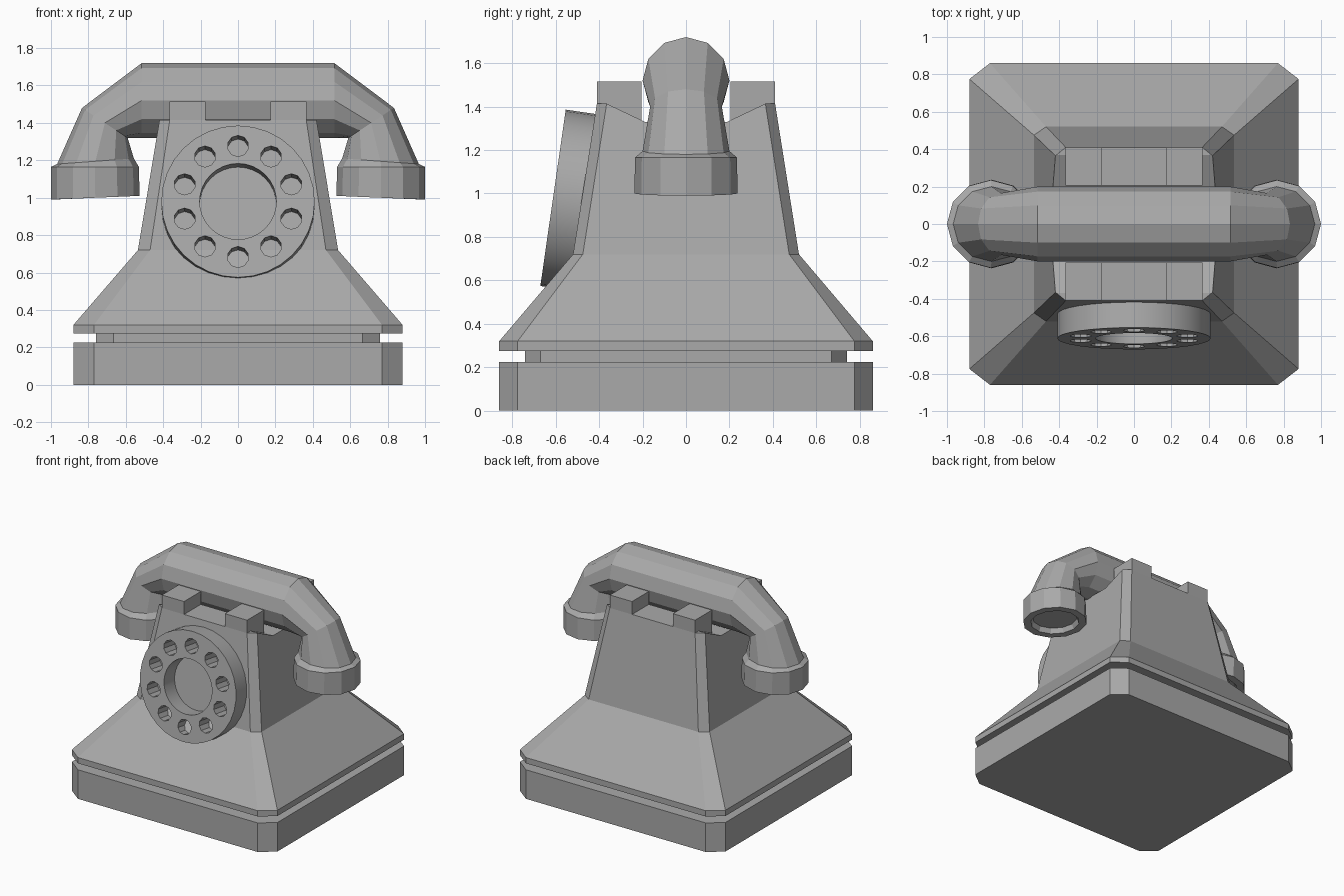
import bpy, bmesh, math
from mathutils import Matrix, Vector

cube = bpy.data.objects.get("Cube")
if cube:
    bpy.data.objects.remove(cube, do_unlink=True)

grey = bpy.data.materials.new("plain_grey")
grey.use_nodes = True
GREY = (0.4, 0.4, 0.4, 1)
grey.diffuse_color = GREY
grey.node_tree.nodes["Principled BSDF"].inputs["Base Color"].default_value = GREY


def finish(name, bm):
    bmesh.ops.recalc_face_normals(bm, faces=bm.faces)
    mesh = bpy.data.meshes.new(name)
    bm.to_mesh(mesh)
    bm.free()
    mesh.materials.append(grey)
    obj = bpy.data.objects.new(name, mesh)
    bpy.context.collection.objects.link(obj)
    return obj


def loft(name, rings):
    """Skin a list of equal-length point rings and cap both ends."""
    bm = bmesh.new()
    loops = [[bm.verts.new(p) for p in ring] for ring in rings]
    n = len(loops[0])
    for a, b in zip(loops, loops[1:]):
        for i in range(n):
            j = (i + 1) % n
            bm.faces.new((a[i], a[j], b[j], b[i]))
    bm.faces.new(loops[0])
    bm.faces.new(loops[-1])
    return finish(name, bm)


def box(name, x0, x1, y0, y1, z0, z1):
    return loft(name, [[(x0, y0, z), (x1, y0, z), (x1, y1, z), (x0, y1, z)]
                       for z in (z0, z1)])


def slab_ring(z, hx, hy, fx, fy):
    """Rectangle with cut corners: half sizes, and where the flats end."""
    quarter = [(hx, fy), (fx, hy)]
    pts = quarter + [(-x, y) for x, y in quarter[::-1]]
    pts += [(-x, -y) for x, y in pts]
    return [(x, y, z) for x, y in pts]


def cut(obj, cutter):
    """Subtract the cutter from the object and remove it."""
    cutter.hide_render = True
    mod = obj.modifiers.new("cut", "BOOLEAN")
    mod.operation = "DIFFERENCE"
    mod.solver = "EXACT"
    mod.object = cutter
    bpy.context.view_layer.objects.active = obj
    bpy.ops.object.modifier_apply(modifier=mod.name)
    bpy.data.objects.remove(cutter, do_unlink=True)


# Base plinth and the recessed groove above it
wide = (0.88, 0.86, 0.77, 0.775)
narrow = (0.76, 0.74, 0.665, 0.67)
loft("base", [slab_ring(z, *wide) for z in (0, 0.225)])
loft("base_groove", [slab_ring(z, *narrow) for z in (0.22, 0.28)])

# Flared body
body = loft("body", [
    slab_ring(0.275, *wide),
    slab_ring(0.32, *wide),
    slab_ring(0.72, 0.535, 0.52, 0.47, 0.475),
    slab_ring(1.415, 0.42, 0.41, 0.365, 0.365),
])

# Trough across the top where the handset rests
trough = [(-0.41, 1.435), (-0.19, 1.33), (0.19, 1.33), (0.41, 1.435), (0.41, 1.6), (-0.41, 1.6)]
cut(body, loft("trough_cutter", [[(x, y, z) for y, z in trough] for x in (-0.7, 0.7)]))

# Cradle rails and prongs
for side, end in ((-1, "front"), (1, "back")):
    y0, y1 = sorted((side * 0.205, side * 0.41))
    box(end + "_cradle_rail", -0.365, 0.365, y0, y1, 1.25, 1.415)
    box(end + "_left_prong", 0.175, 0.365, y0, y1, 1.41, 1.515)
    box(end + "_right_prong", -0.365, -0.175, y0, y1, 1.41, 1.515)

# Handset: centre x, centre z, section axis (x, z), half width in y
half = [
    (0.515, 1.52, 0.0, 0.2, 0.2),
    (0.712, 1.40, 0.122, 0.08, 0.165),
    (0.762, 1.195, 0.205, -0.015, 0.2),
    (0.765, 1.165, 0.235, 0.0, 0.235),
    (0.763, 1.0, 0.237, -0.01, 0.237),
    (0.763, 1.0, 0.18, -0.008, 0.18),
    (0.763, 1.04, 0.165, -0.007, 0.165),
]
SIDES = 12


def section(cx, cz, ax, az, ry):
    turns = [2 * math.pi * i / SIDES for i in range(SIDES)]
    return [(cx + ax * math.cos(t), ry * math.sin(t), cz + az * math.cos(t)) for t in turns]


mirrored = [(-cx, cz, -ax, az, ry) for cx, cz, ax, az, ry in half[::-1]]
loft("handset", [section(*s) for s in mirrored + half])

# Dial: tilted disc with a centre opening and ten finger holes
TILT = math.radians(8.2)
place = Matrix.Translation((0, -0.612, 0.98)) @ Matrix.Rotation(math.pi / 2 - TILT, 4, "X")


def cylinder(bm, x, y, radius, low, high, sides):
    bmesh.ops.create_cone(
        bm, cap_ends=True, segments=sides, radius1=radius, radius2=radius, depth=high - low,
        matrix=place @ Matrix.Translation((x, y, (low + high) / 2)))


bm = bmesh.new()
cylinder(bm, 0, 0, 0.41, -0.17, 0, 32)
dial = finish("dial", bm)
bm = bmesh.new()
cylinder(bm, 0, 0, 0.205, -0.3, 0.1, 32)
for i in range(10):
    turn = Matrix.Rotation(math.tau * i / 10, 2) @ Vector((0, 0.3))
    cylinder(bm, turn.x, turn.y, 0.057, -0.3, 0.1, 10)
cut(dial, finish("hole_cutter", bm))

bpy.ops.object.select_all(action="DESELECT")
dial.select_set(True)
bpy.context.view_layer.objects.active = dial
bpy.ops.object.shade_smooth_by_angle(angle=math.radians(30))
